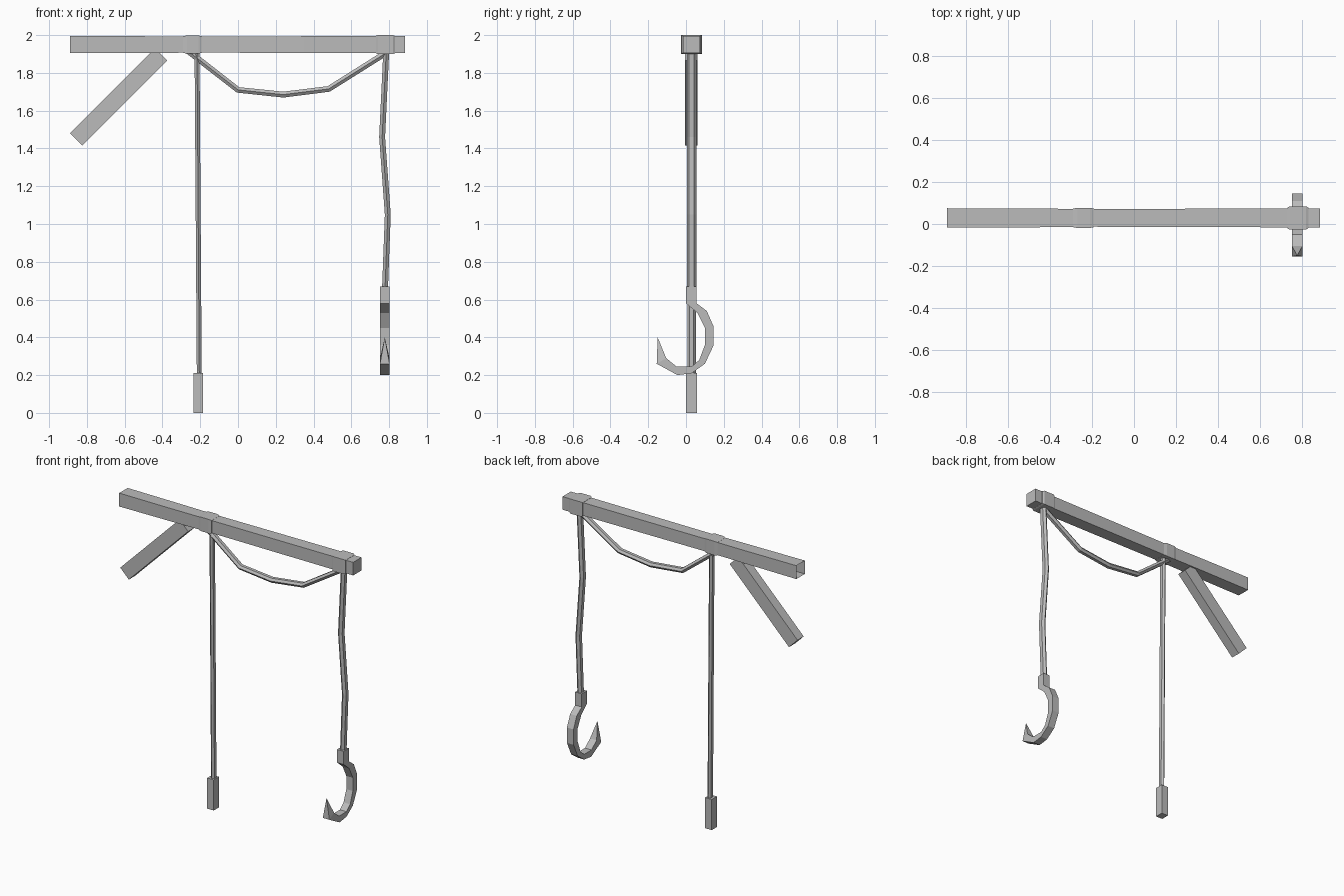
import bpy, bmesh, math
from mathutils import Vector

cube = bpy.data.objects.get("Cube")
if cube:
    bpy.data.objects.remove(cube, do_unlink=True)

grey = bpy.data.materials.new("plain grey")
grey.use_nodes = True
COLOUR = (0.5, 0.5, 0.5, 1)
grey.diffuse_color = COLOUR
grey.node_tree.nodes["Principled BSDF"].inputs["Base Color"].default_value = COLOUR


def loft(name, rings, cap_start=True, cap_end=True):
    """Skin a row of matching rings into one flat-shaded object."""
    bm = bmesh.new()
    loops = [[bm.verts.new(p) for p in ring] for ring in rings]
    n = len(loops[0])
    for a, b in zip(loops, loops[1:]):
        for i in range(n):
            j = (i + 1) % n
            bm.faces.new((a[i], a[j], b[j], b[i]))
    if cap_start:
        bm.faces.new(loops[0])
    if cap_end:
        bm.faces.new(loops[-1])
    bmesh.ops.remove_doubles(bm, verts=bm.verts, dist=0.0005)
    bmesh.ops.recalc_face_normals(bm, faces=bm.faces)
    mesh = bpy.data.meshes.new(name)
    bm.to_mesh(mesh)
    bm.free()
    mesh.materials.append(grey)
    obj = bpy.data.objects.new(name, mesh)
    bpy.context.collection.objects.link(obj)
    return obj


def beam_ring(x, hy, hz, y=0.029, z=1.95):
    return [(x, y + a * hy, z + b * hz) for a, b in ((-1, -1), (1, -1), (1, 1), (-1, 1))]


def rope(name, path, width, depth, y=0.03):
    """Six-sided rope following a path in the x-z plane."""
    pts = [Vector((x, y, z)) for x, z in path]
    rings = []
    for i, p in enumerate(pts):
        t = (pts[min(i + 1, len(pts) - 1)] - pts[max(i - 1, 0)]).normalized()
        side = Vector((t.z, 0, -t.x))
        rings.append([p + side * width * math.sin(k * math.pi / 3)
                      + Vector((0, depth * math.cos(k * math.pi / 3), 0)) for k in range(6)])
    return loft(name, rings)


# Slightly uneven wooden beam, open at its right end
loft("beam", [beam_ring(-0.89, 0.046, 0.046), beam_ring(-0.5, 0.045, 0.044),
              beam_ring(-0.2, 0.042, 0.043), beam_ring(0.35, 0.044, 0.044),
              beam_ring(0.885, 0.045, 0.045)], cap_start=False)

# Rope wraps around the beam
loft("middle_wrap", [beam_ring(-0.29, 0.044, 0.044), beam_ring(-0.27, 0.048, 0.048),
                     beam_ring(-0.21, 0.048, 0.048), beam_ring(-0.19, 0.044, 0.044)])
loft("end_wrap", [beam_ring(0.73, 0.049, 0.046), beam_ring(0.74, 0.055, 0.05),
                  beam_ring(0.82, 0.055, 0.05), beam_ring(0.83, 0.049, 0.046)])

# Diagonal brace
lower = [(-0.89, 1.48), (-0.825, 1.415)]
upper = [(x + 0.45, z + 0.45) for x, z in lower]
loft("brace", [[(a[0], -0.005, a[1]), (b[0], -0.005, b[1]), (b[0], 0.062, b[1]), (a[0], 0.062, a[1])]
               for a, b in (lower, upper)])

# Ropes
rope("sagging_rope", [(-0.27, 1.92), (0, 1.71), (0.24, 1.685), (0.48, 1.715), (0.79, 1.91)], 0.018, 0.022)
rope("weight_rope", [(-0.217, 1.92), (-0.205, 0.2)], 0.015, 0.022)
rope("hook_rope", [(0.785, 1.92), (0.763, 1.46), (0.793, 1.05), (0.778, 0.65)], 0.018, 0.026)

# Hanging weight
loft("weight", [[(-0.21 + a * 0.025, 0.029 + b * 0.028, z)
                 for a, b in ((-1, -1), (1, -1), (1, 1), (-1, 1))] for z in (0, 0.21)])

# Hook: matching outer and inner outlines that close into a sharp tip
outer = [(.056, .67), (.056, .58), (.11, .54), (.145, .46), (.145, .355), (.10, .26),
         (.03, .21), (-.045, .20), (-.155, .26)]
inner = [(0, .67), (0, .58), (.06, .53), (.10, .45), (.10, .36), (.07, .28),
         (.03, .245), (-.05, .245), (-.105, .29)]
HOOK_X, HALF = 0.777, 0.025
rings = [[(HOOK_X - HALF, *o), (HOOK_X + HALF, *o), (HOOK_X + HALF, *i), (HOOK_X - HALF, *i)]
         for o, i in zip(outer, inner)]
rings.append([(HOOK_X, -0.15, 0.40)] * 4)
loft("hook", rings, cap_end=False)
